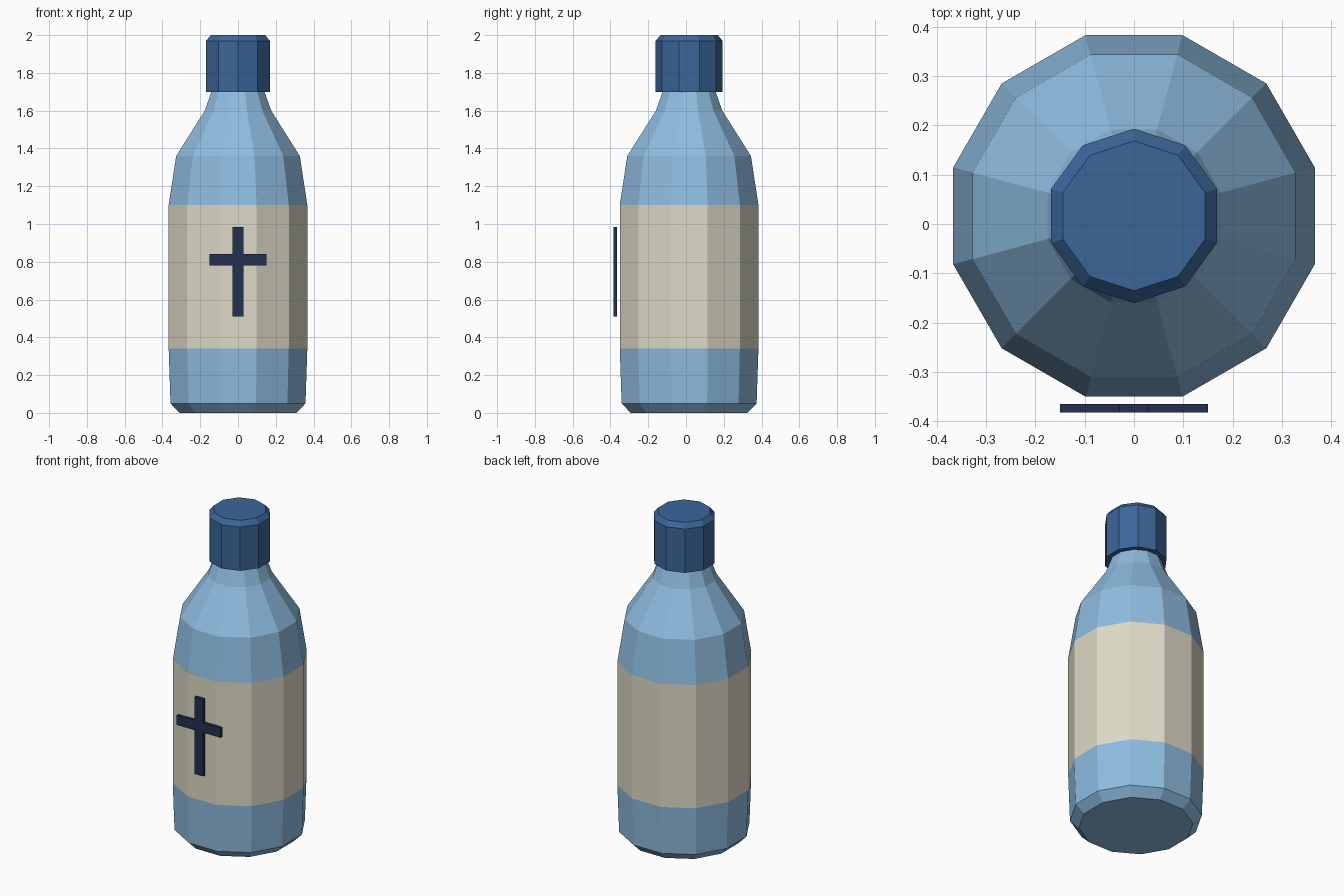
import bpy, bmesh, math

if "Cube" in bpy.data.objects:
    bpy.data.objects.remove(bpy.data.objects["Cube"])

CY = 0.0165  # bottle axis sits slightly behind centre


def material(name, rgb):
    m = bpy.data.materials.new(name)
    lin = [(c / 255 / 12.92) if c < 10 else ((c / 255 + 0.055) / 1.055) ** 2.4 for c in rgb]
    m.diffuse_color = (*lin, 1)
    m.use_nodes = True
    m.node_tree.nodes["Principled BSDF"].inputs["Base Color"].default_value = m.diffuse_color
    return m


BLUE = material("light blue glass", (142, 188, 224))
CREAM = material("cream label", (222, 218, 199))
CAP = material("dark blue cap", (59, 102, 153))
NAVY = material("navy cross", (36, 48, 80))


def finish(name, bm, mats):
    bmesh.ops.recalc_face_normals(bm, faces=bm.faces[:])
    me = bpy.data.meshes.new(name)
    bm.to_mesh(me)
    bm.free()
    for m in mats:
        me.materials.append(m)
    ob = bpy.data.objects.new(name, me)
    bpy.context.collection.objects.link(ob)
    return ob


def lathe(name, profile, sides, start, mats, rule=lambda z: 0):
    """Faceted turned body from (radius, z) rings, closed at both ends."""
    bm = bmesh.new()
    rings = []
    for r, z in profile:
        angles = [start + math.tau * i / sides for i in range(sides)]
        rings.append([bm.verts.new((r * math.cos(a), CY + r * math.sin(a), z)) for a in angles])
    for a, b in zip(rings, rings[1:]):
        for i in range(sides):
            j = (i + 1) % sides
            bm.faces.new((a[i], a[j], b[j], b[i]))
    bm.faces.new(rings[0][::-1])
    bm.faces.new(rings[-1])
    for f in bm.faces:
        f.material_index = rule(f.calc_center_median().z)
    return finish(name, bm, mats)


# Bottle with the label as a coloured band
lathe("bottle",
      [(0.32, 0), (0.37, 0.05), (0.38, 0.34), (0.38, 1.10),
       (0.339, 1.36), (0.182, 1.60), (0.142, 1.71)],
      12, math.radians(15), [BLUE, CREAM],
      lambda z: 1 if 0.34 < z < 1.10 else 0)

# Screw cap with a bevelled top
lathe("cap", [(0.177, 1.70), (0.177, 1.97), (0.152, 2.0)], 10, math.radians(90), [CAP])

# Cross plate standing just off the label
outline = [(0.03, 0.51), (0.03, 0.78), (0.15, 0.78), (0.15, 0.84), (0.03, 0.84), (0.03, 0.985)]
outline += [(-x, z) for x, z in reversed(outline)]
bm = bmesh.new()
face = bm.faces.new([bm.verts.new((x, -0.383, z)) for x, z in outline])
ext = bmesh.ops.extrude_face_region(bm, geom=[face])
bmesh.ops.translate(bm, vec=(0, 0.018, 0),
                    verts=[v for v in ext["geom"] if isinstance(v, bmesh.types.BMVert)])
finish("cross", bm, [NAVY])
